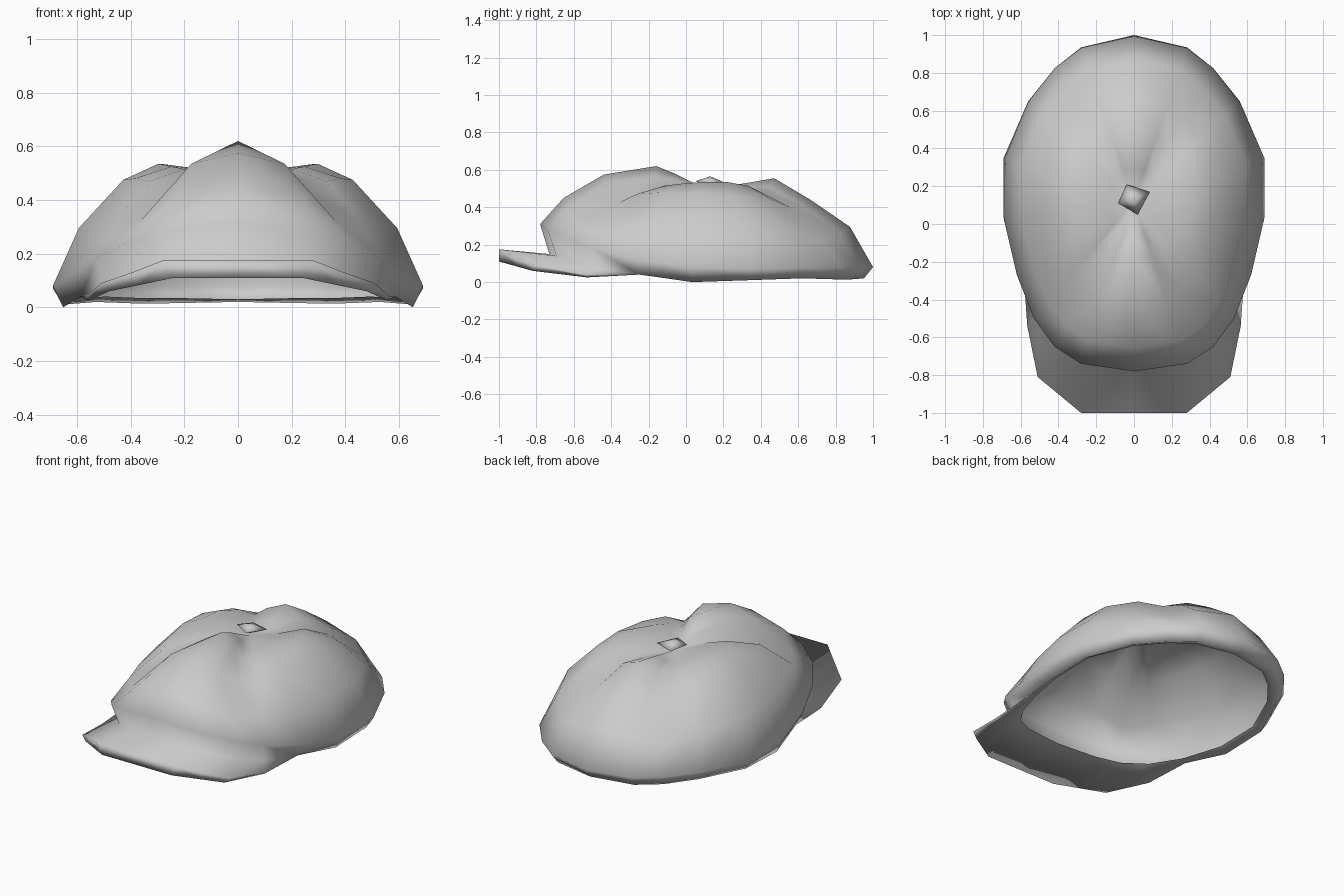
import bpy, bmesh

if "Cube" in bpy.data.objects:
    bpy.data.objects.remove(bpy.data.objects["Cube"])

cloth = bpy.data.materials.new("grey_cloth")
cloth.diffuse_color = (0.6, 0.6, 0.6, 1)
cloth.use_nodes = True
cloth.node_tree.nodes["Principled BSDF"].inputs["Base Color"].default_value = cloth.diffuse_color

CY = 0.12  # the panels meet here

# Widest outline of the right half, front to back
OUTLINE = [(0, -.78), (.28, -.74), (.42, -.65), (.53, -.5), (.62, -.27), (.69, .03),
           (.69, .35), (.56, .65), (.42, .825), (.28, .935), (0, 1.0)]

# Lobe peaks lie at a different distance on each column
PEAK = (.31, .33, .36, .38, .40, .43, .42, .40, .40, .40, .40)

# Rings from the middle to the opening: (outline scale, height of each column);
# columns 2 and 8 are the sunken seams between the four lobes
RINGS = [
    ([.2] * 11, (.58, .545, .50, .505, .51, .515, .505, .495, .485, .50, .525)),
    (PEAK, (.62, .565, .485, .515, .525, .535, .535, .515, .47, .51, .555)),
    ([.62] * 11, (.575, .535, .425, .47, .48, .475, .465, .445, .40, .41, .44)),
    ([.86] * 11, (.45, .41, .325, .32, .30, .295, .29, .27, .225, .265, .295)),
    ([1.0] * 11, (.31, .28, .24, .18, .12, .08, .07, .08, .08, .08, .08)),
    ([.945] * 11, (.15, .14, .11, .07, .04, 0, .01, .02, .015, .015, .02)),
    ([.88] * 11, (.14, .13, .10, .07, .045, .03, .035, .04, .035, .035, .03)),
]

# Visor edge, one point per front column
VISOR_TOP = [(0, -1, .175), (.28, -1, .175), (.395, -.905, .13),
             (.51, -.81, .09), (.565, -.54, .04)]
VISOR_LOW = [(0, -1, .11), (.24, -1, .11), (.36, -.91, .085),
             (.48, -.82, .06), (.555, -.53, .025)]


def finish(name, bm):
    mesh = bpy.data.meshes.new(name)
    bm.to_mesh(mesh)
    bm.free()
    mesh.materials.append(cloth)
    for p in mesh.polygons:
        p.use_smooth = True
    obj = bpy.data.objects.new(name, mesh)
    bpy.context.collection.objects.link(obj)
    return obj


def strip(bm, inner, outer):
    for i in range(len(inner) - 1):
        bm.faces.new((inner[i], outer[i], outer[i + 1], inner[i + 1]))


# Puffed crown, right half
bm = bmesh.new()
rings = [[bm.verts.new((x * t, CY + (y - CY) * t, z))
          for (x, y), t, z in zip(OUTLINE, scales, heights)]
         for scales, heights in RINGS]
middle = bm.verts.new((0, CY, .49))
for a, b in zip(rings[0], rings[0][1:]):
    bm.faces.new((middle, a, b))
for inner, outer in zip(rings[:5], rings[1:6]):
    strip(bm, inner, outer)

# Turned-in band along the sides and back
band, rim = rings[5], rings[6]
strip(bm, band[4:], rim[4:])

# Visor grown out of the front of the band
top = [bm.verts.new(p) for p in VISOR_TOP]
low = [bm.verts.new(p) for p in VISOR_LOW]
strip(bm, band[:5], top)
strip(bm, top, low)
strip(bm, low, rim[:5])
bm.faces.new((band[4], top[4], low[4], rim[4]))

cap = finish("crown_and_visor", bm)
mirror = cap.modifiers.new("mirror", "MIRROR")
mirror.use_axis[0] = True
mirror.use_clip = True
mirror.merge_threshold = 0.001

# Diamond button on top
bm = bmesh.new()
apex = bm.verts.new((0, .13, .565))
base = bm.verts.new((0, .13, .505))
corners = [bm.verts.new(p) for p in
           ((-.085, .11, .545), (.02, .05, .54), (.085, .17, .535), (-.04, .21, .53))]
for i in range(4):
    a, b = corners[i], corners[(i + 1) % 4]
    bm.faces.new((apex, a, b))
    bm.faces.new((base, b, a))
finish("top_button", bm)
